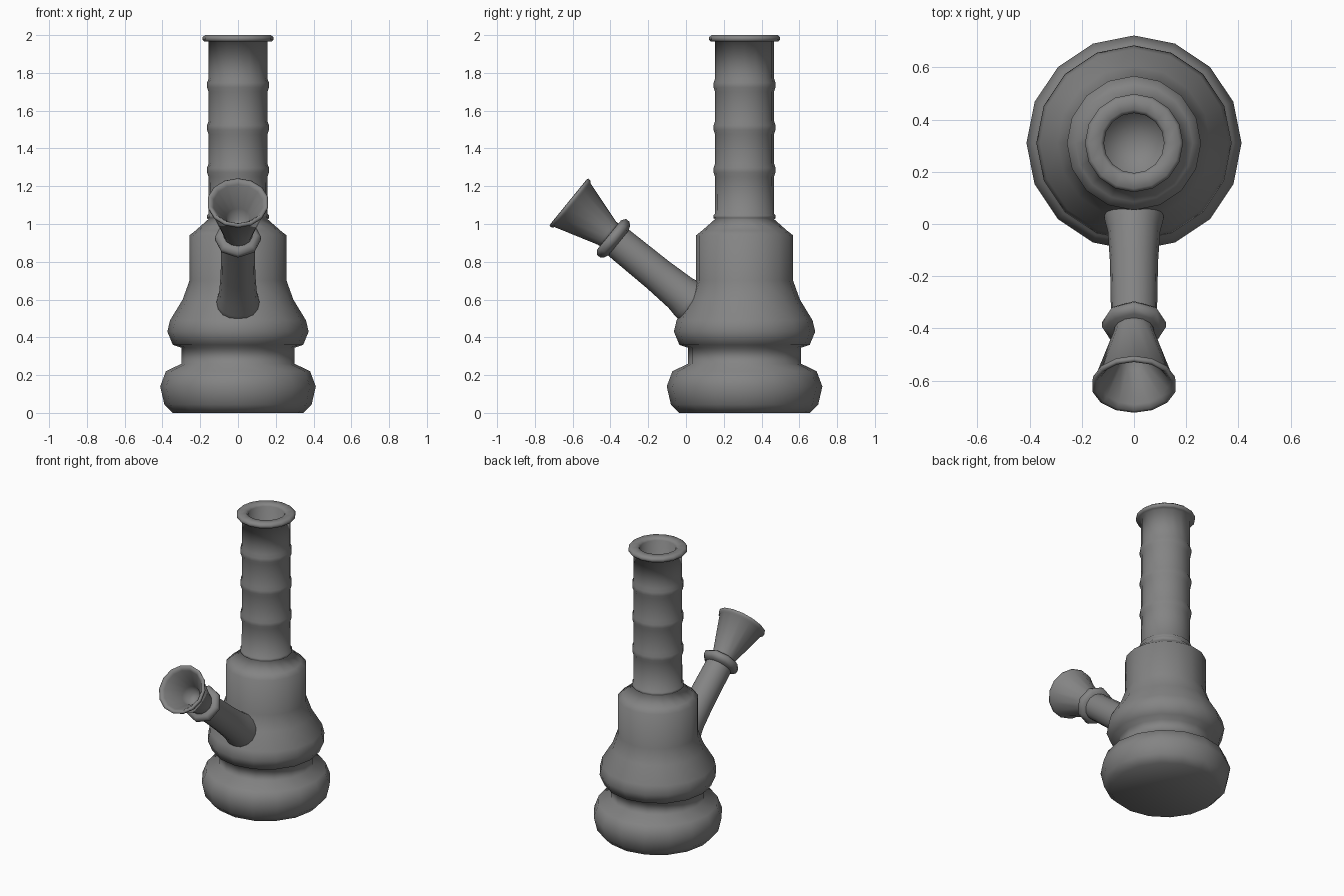
import bpy, bmesh, math
from mathutils import Vector, Matrix

if "Cube" in bpy.data.objects:
    bpy.data.objects.remove(bpy.data.objects["Cube"])

# Dark grey shared by every part
GREY = bpy.data.materials.new("dark_grey")
GREY.diffuse_color = (0.23, 0.23, 0.23, 1)
GREY.use_nodes = True
GREY.node_tree.nodes["Principled BSDF"].inputs["Base Color"].default_value = GREY.diffuse_color


def revolve(name, profile, sides, origin, axis=(0, 0, 1), smooth=100):
    """Spin (radius, height) points around an axis; radius 0 makes a pole."""
    axis = Vector(axis).normalized()
    side = Vector((1, 0, 0))
    rot = Matrix((side, axis.cross(side), axis)).transposed()
    bm = bmesh.new()
    rings = []
    for r, h in profile:
        n = 1 if r == 0 else sides
        rings.append([bm.verts.new(Vector(origin) + rot @ Vector((
            r * math.sin(math.tau * i / sides),
            r * math.cos(math.tau * i / sides), h))) for i in range(n)])
    for a, b in zip(rings, rings[1:]):
        for i in range(sides):
            j = (i + 1) % sides
            if len(a) == 1:
                bm.faces.new((a[0], b[i], b[j]))
            elif len(b) == 1:
                bm.faces.new((a[i], a[j], b[0]))
            else:
                bm.faces.new((a[i], a[j], b[j], b[i]))
    bmesh.ops.recalc_face_normals(bm, faces=bm.faces)
    mesh = bpy.data.meshes.new(name)
    bm.to_mesh(mesh)
    bm.free()
    mesh.materials.append(GREY)
    ob = bpy.data.objects.new(name, mesh)
    bpy.context.collection.objects.link(ob)
    bpy.ops.object.select_all(action='DESELECT')
    ob.select_set(True)
    bpy.context.view_layer.objects.active = ob
    bpy.ops.object.shade_smooth_by_angle(angle=math.radians(smooth))
    return ob


CENTRE = (0, 0.31, 0)

# Bulbous base, waist, shoulder and ribbed neck with a hollow mouth
body = [(0, 0), (0.345, 0), (0.39, 0.045), (0.412, 0.14), (0.382, 0.22),
        (0.30, 0.26), (0.30, 0.345), (0.345, 0.36), (0.374, 0.43),
        (0.36, 0.49), (0.293, 0.60), (0.257, 0.70), (0.257, 0.94),
        (0.225, 0.965), (0.157, 1.025),
        (0.165, 1.032), (0.165, 1.046), (0.157, 1.053)]
for z in (1.285, 1.51, 1.735):          # ribs
    body += [(0.156, z - 0.035), (0.164, z - 0.012),
             (0.164, z + 0.012), (0.156, z + 0.035)]
body += [(0.156, 1.965), (0.178, 1.965), (0.188, 1.975), (0.188, 1.988),
         (0.175, 2.0), (0.128, 2.0), (0.115, 1.985),
         (0.115, 1.1), (0, 1.1)]
revolve("vessel_body", body, 16, CENTRE)

# Slanted side tube, flared where it joins the body, with its collar
BASE, SLANT = (0, 0, 0.61), (0, -0.775, 0.632)
revolve("side_tube", [(0, -0.12), (0.12, -0.12), (0.112, -0.02), (0.1, 0.04),
                      (0.092, 0.19), (0.088, 0.46)], 16, BASE, SLANT)
revolve("tube_collar", [(0, 0.455), (0.085, 0.46), (0.108, 0.47), (0.122, 0.485),
                        (0.122, 0.51), (0.1, 0.525), (0, 0.53)],
        8, BASE, SLANT)

# Hollow funnel bowl with a thin lip
revolve("funnel_bowl", [(0, 0.5), (0.075, 0.5), (0.078, 0.54), (0.15, 0.775),
                        (0.16, 0.782), (0.163, 0.80), (0.148, 0.803),
                        (0.132, 0.785), (0.062, 0.67), (0.045, 0.6), (0, 0.6)],
        14, BASE, SLANT)
